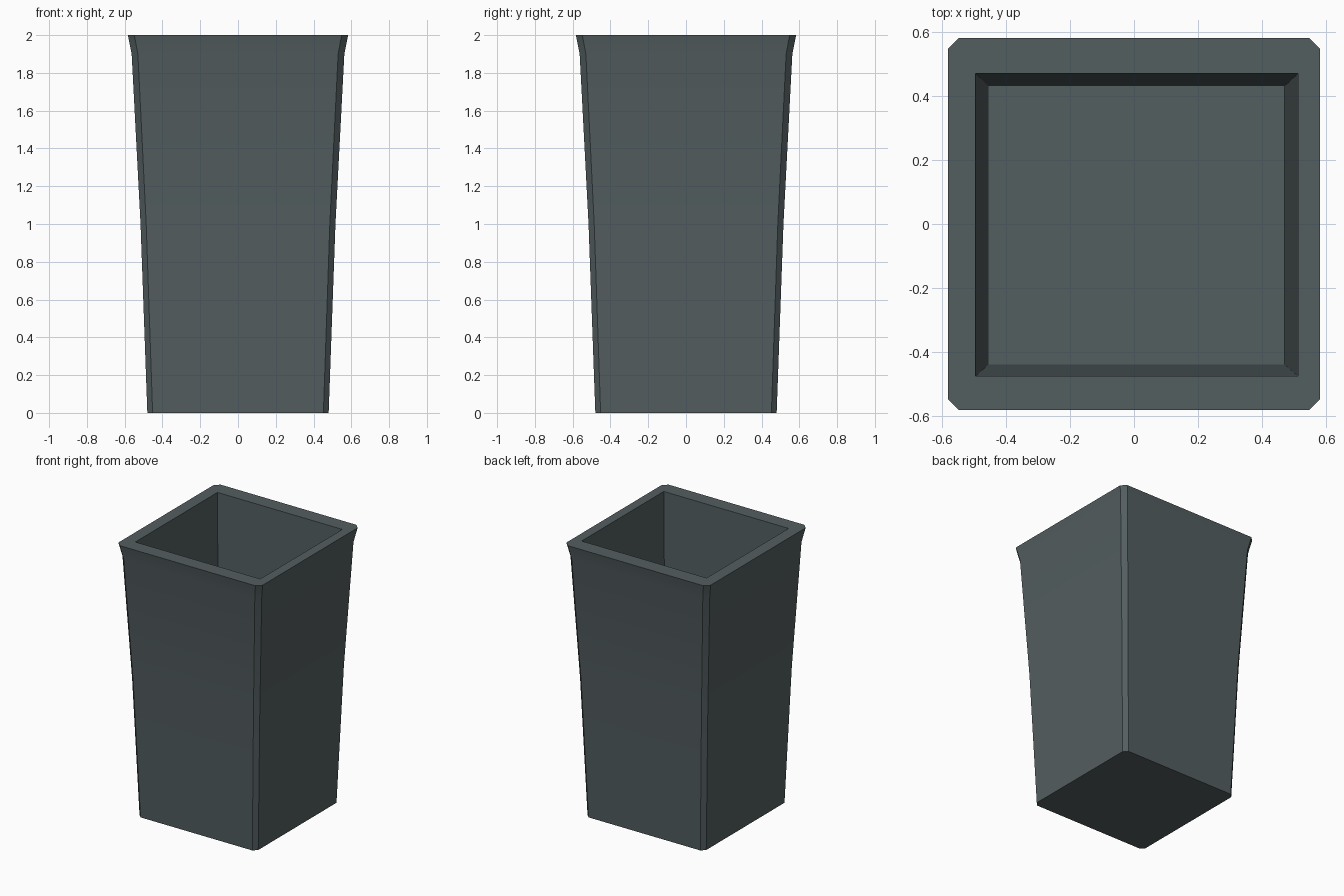
import bpy, bmesh

if "Cube" in bpy.data.objects:
    bpy.data.objects.remove(bpy.data.objects["Cube"])

mat = bpy.data.materials.new("dark slate grey")
mat.diffuse_color = (0.088, 0.112, 0.117, 1)
mat.use_nodes = True
mat.node_tree.nodes["Principled BSDF"].inputs["Base Color"].default_value = mat.diffuse_color

bm = bmesh.new()


def ring(points, z):
    return [bm.verts.new((x, y, z)) for x, y in points]


def chamfered(h, c):
    k = h - c
    return [(k, -h), (h, -k), (h, k), (k, h), (-k, h), (-h, k), (-h, -k), (-k, -h)]


def rect(x0, x1, y0, y1):
    return [(x1, y0), (x1, y1), (x0, y1), (x0, y0)]


def bridge(a, b):
    n = len(a)
    for i in range(n):
        j = (i + 1) % n
        bm.faces.new((a[i], a[j], b[j], b[i]))


# Outer walls: tapered body with a flared lip
outer = [ring(chamfered(h, c), z) for h, c, z in
         ((0.48, 0.028, 0), (0.516, 0.03, 1.0), (0.563, 0.033, 1.9), (0.583, 0.034, 2.0))]
for a, b in zip(outer, outer[1:]):
    bridge(a, b)
bm.faces.new(outer[0][::-1])

# Slightly off-centre tapered cavity
top = ring(rect(-0.496, 0.514, -0.477, 0.471), 2.0)
floor = ring(rect(-0.456, 0.472, -0.44, 0.432), 0.1)
bridge(floor[::-1], top[::-1])
bm.faces.new(floor)

# Flat rim: corner triangles and side strips
o = outer[-1]
for i in range(4):
    bm.faces.new((o[2 * i], o[2 * i + 1], top[i]))
    bm.faces.new((o[2 * i + 1], o[(2 * i + 2) % 8], top[(i + 1) % 4], top[i]))

bmesh.ops.recalc_face_normals(bm, faces=bm.faces)
me = bpy.data.meshes.new("planter")
bm.to_mesh(me)
bm.free()
me.materials.append(mat)
ob = bpy.data.objects.new("planter", me)
bpy.context.collection.objects.link(ob)
bpy.context.view_layer.objects.active = ob
ob.select_set(True)
bpy.ops.object.shade_smooth_by_angle(angle=0.5)
